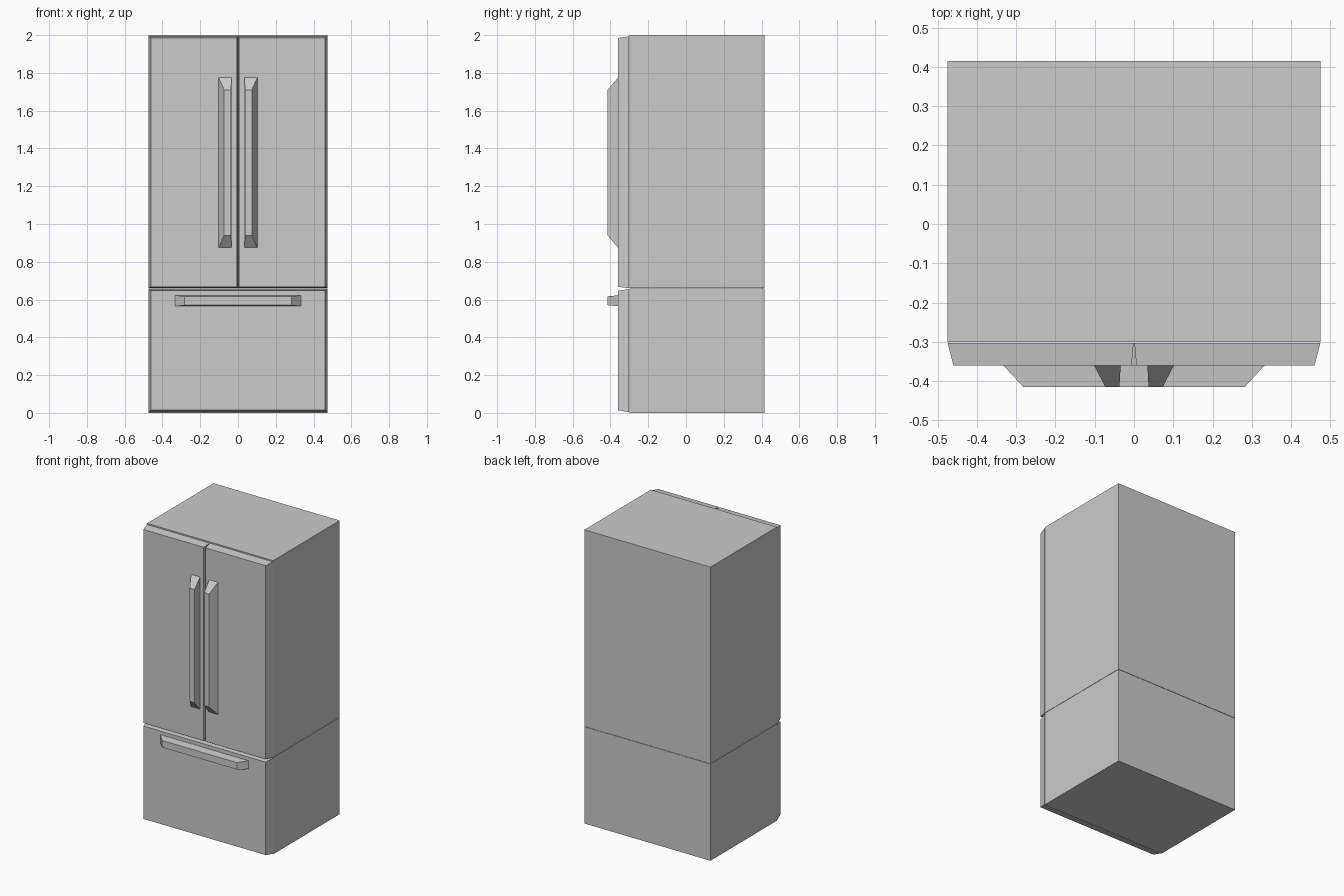
import bpy
import bmesh

if "Cube" in bpy.data.objects:
    bpy.data.objects.remove(bpy.data.objects["Cube"])


def frustum(name, back, front, y_back, y_front):
    """Solid between two xz rectangles (x0, x1, z0, z1), the front one facing -y."""
    bm = bmesh.new()
    rings = []
    for (x0, x1, z0, z1), y in ((back, y_back), (front, y_front)):
        rings.append([bm.verts.new((x, y, z))
                      for x, z in ((x0, z0), (x1, z0), (x1, z1), (x0, z1))])
    b, f = rings
    bm.faces.new(b)
    bm.faces.new(f)
    for i in range(4):
        j = (i + 1) % 4
        bm.faces.new((b[i], b[j], f[j], f[i]))
    bmesh.ops.recalc_face_normals(bm, faces=bm.faces)
    mesh = bpy.data.meshes.new(name)
    bm.to_mesh(mesh)
    bm.free()
    obj = bpy.data.objects.new(name, mesh)
    bpy.context.collection.objects.link(obj)
    return obj


def flip(rect, side):
    x0, x1, z0, z1 = rect
    return rect if side > 0 else (-x1, -x0, z0, z1)


W = 0.475          # half width
SPLIT = 0.66       # seam between fridge and freezer
Y_BACK, Y_SEAM, Y_DOOR, Y_HANDLE = 0.415, -0.30, -0.36, -0.415

# Cabinet halves
for name, z0, z1 in (("freezer_cabinet", 0.0, SPLIT - 0.001),
                     ("fridge_cabinet", SPLIT + 0.001, 2.0)):
    rect = (-W, W, z0, z1)
    frustum(name, rect, rect, Y_BACK, Y_SEAM)

# Mirrored french doors with their upright handles
for label, side in (("left", -1), ("right", 1)):
    frustum(label + "_door",
            flip((0.001, W, SPLIT + 0.001, 1.993), side),
            flip((0.006, 0.46, 0.667, 1.985), side),
            Y_SEAM - 0.003, Y_DOOR)
    frustum(label + "_door_handle",
            flip((0.034, 0.102, 0.875, 1.775), side),
            flip((0.037, 0.073, 0.94, 1.71), side),
            Y_DOOR, Y_HANDLE)

# Freezer drawer and its horizontal handle
frustum("freezer_drawer", (-W, W, 0.004, 0.655), (-0.46, 0.46, 0.014, 0.647),
        Y_SEAM - 0.003, Y_DOOR)
frustum("drawer_handle", (-0.333, 0.333, 0.565, 0.622),
        (-0.282, 0.282, 0.57, 0.617), Y_DOOR, Y_HANDLE)
